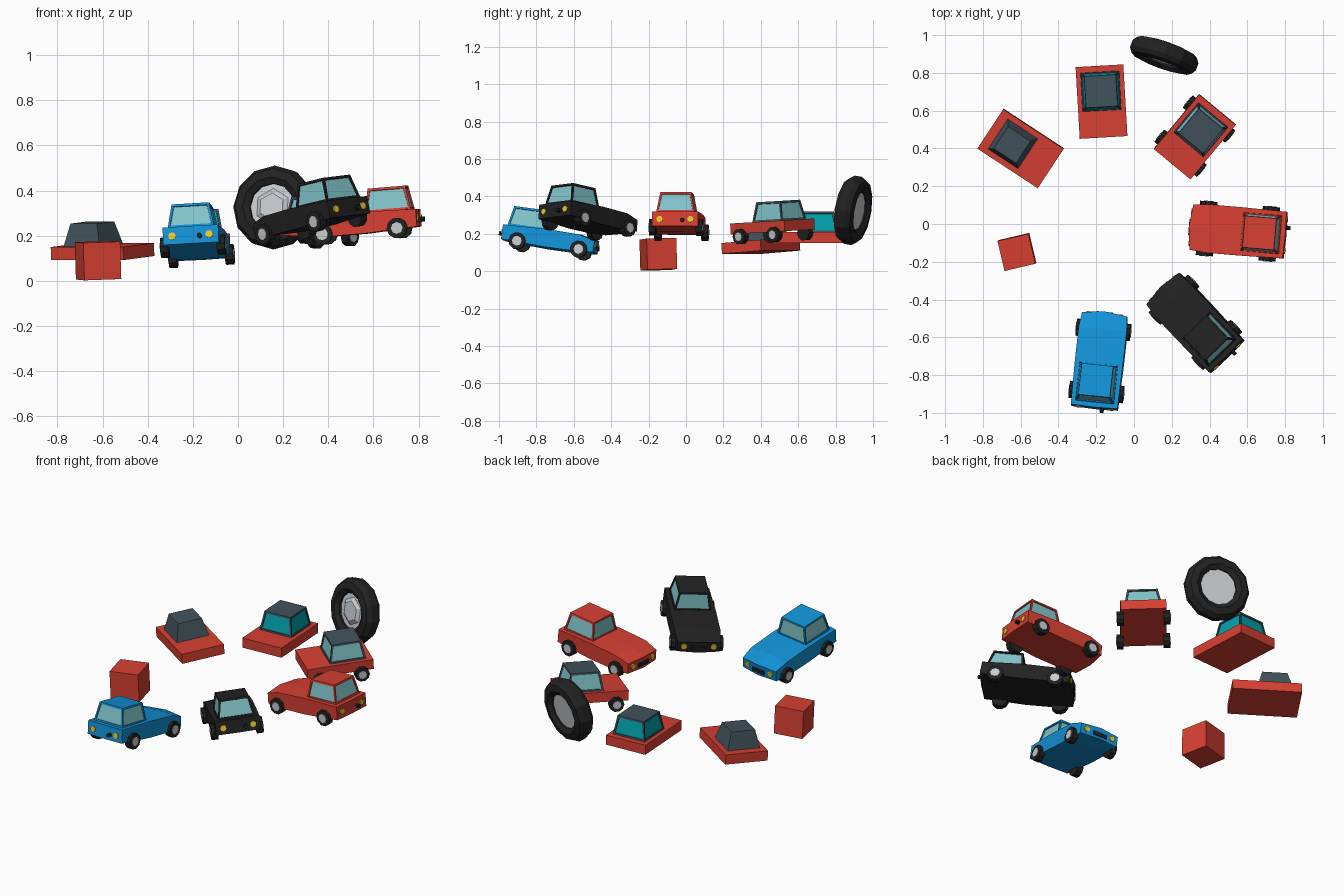
import bpy, bmesh, math
from mathutils import Matrix, Vector

if "Cube" in bpy.data.objects:
    bpy.data.objects.remove(bpy.data.objects["Cube"])


def material(name, rgb):
    m = bpy.data.materials.new(name)
    m.diffuse_color = (*rgb, 1)
    m.use_nodes = True
    m.node_tree.nodes["Principled BSDF"].inputs["Base Color"].default_value = m.diffuse_color
    return m


RED = material("red", (0.68, 0.05, 0.032))
BLUE = material("blue", (0.006, 0.29, 0.68))
BLACK = material("black", (0.016, 0.016, 0.016))
SLATE = material("slate", (0.055, 0.085, 0.105))
GLASS = material("glass", (0.22, 0.56, 0.60))
TEAL = material("teal", (0.0, 0.37, 0.43))
YELLOW = material("yellow", (0.85, 0.62, 0.03))
METAL = material("metal", (0.58, 0.61, 0.63))


def frame(loc, fwd, sx=0.0, sy=0.0):
    """Local +Y = nose, +Z = up; sx, sy = slope of the ground plane."""
    u = Vector((-sx, -sy, 1)).normalized()
    f = Vector((fwd[0], fwd[1], sx * fwd[0] + sy * fwd[1])).normalized()
    m = Matrix((f.cross(u), f, u)).transposed().to_4x4()
    m.translation = Vector(loc)
    return m


def finish(name, bm, mats, m):
    bmesh.ops.recalc_face_normals(bm, faces=bm.faces[:])
    me = bpy.data.meshes.new(name)
    bm.to_mesh(me)
    bm.free()
    for mt in mats:
        me.materials.append(mt)
    ob = bpy.data.objects.new(name, me)
    ob.matrix_world = m
    bpy.context.collection.objects.link(ob)
    return ob


def loft(bm, rings, cap=True, closed=False):
    """Bridge equal-sized rings of points into a skin."""
    vs = [[bm.verts.new(p) for p in r] for r in rings]
    n = len(vs[0])
    for a, b in zip(vs, vs[1:] + (vs[:1] if closed else [])):
        for i in range(n):
            bm.faces.new((a[i], a[(i + 1) % n], b[(i + 1) % n], b[i]))
    if cap and not closed:
        bm.faces.new(vs[0][::-1])
        bm.faces.new(vs[-1])


def rect(w, l, z, y=0.0):
    return [(-w / 2, y - l / 2, z), (w / 2, y - l / 2, z),
            (w / 2, y + l / 2, z), (-w / 2, y + l / 2, z)]


def box(name, m, mat, w, l, z0, z1):
    bm = bmesh.new()
    loft(bm, [rect(w, l, z0), rect(w, l, z1)])
    finish(name, bm, [mat], m)


def cylinder(name, m, mat, centre, axis, r, depth, sides):
    """Disc, pipe or lamp along the local axis 'x' or 'y'."""
    bm = bmesh.new()
    bmesh.ops.create_cone(bm, cap_ends=True, segments=sides, radius1=r,
                          radius2=r, depth=depth)
    rot = Matrix.Rotation(math.pi / 2, 4, 'Y' if axis == 'x' else 'X')
    bm.transform(Matrix.Translation(centre) @ rot)
    finish(name, bm, [mat], m)


def cabin(name, m, mat, y, z, h, base=0.205, roof=0.167, glass=None):
    """Tapered cabin, with recessed windows if glass is given."""
    bm = bmesh.new()
    loft(bm, [rect(base, base, z, y), rect(roof, roof, z + h, y)])
    bmesh.ops.recalc_face_normals(bm, faces=bm.faces[:])
    if glass:
        sides = [f for f in bm.faces if abs(f.normal.z) < 0.8]
        bmesh.ops.inset_individual(bm, faces=sides, thickness=0.014)
        bmesh.ops.inset_individual(bm, faces=sides, thickness=0.001, depth=-0.006)
        for f in sides:
            f.material_index = 1
    finish(name, bm, [mat] + ([glass] if glass else []), m)


def wheels(name, m, x, y, r=0.046):
    for sx, side in ((-1, "left"), (1, "right")):
        for sy, end in ((-1, "rear"), (1, "front")):
            label = f"{name}_{end}_{side}"
            cylinder(label + "_tyre", m, BLACK, (sx * x, sy * y, 0), 'x', r, 0.036, 10)
            cylinder(label + "_hub", m, METAL, (sx * (x + 0.004), sy * y, 0),
                     'x', r * 0.58, 0.034, 8)


def full_car(name, mat, m):
    # body: sections of (y, half width, bottom, top, ridge, bow)
    bm = bmesh.new()
    rings = []
    for y, w, b, t, c, bow in ((-0.255, 0.124, 0.0, 0.078, 0, -0.004),
                               (-0.02, 0.128, -0.012, 0.084, 0.002, 0),
                               (0.16, 0.128, -0.012, 0.078, 0.006, 0),
                               (0.243, 0.120, -0.005, 0.056, 0.006, 0.014)):
        rings.append([(-w, y, b), (0, y + bow, b), (w, y, b),
                      (w, y, t), (0, y + bow, t + c), (-w, y, t)])
    loft(bm, rings)
    finish(name + "_body", bm, [mat], m)
    cabin(name + "_cabin", m, mat, -0.13, 0.08, 0.105, glass=GLASS)
    wheels(name, m, 0.126, 0.167)
    # lamps, grille, exhaust
    for s in (-1, 1):
        cylinder(f"{name}_headlamp_{s}", m, YELLOW, (s * 0.083, 0.244, 0.03), 'y', 0.017, 0.016, 10)
        cylinder(f"{name}_tail_lamp_{s}", m, YELLOW, (s * 0.083, -0.254, 0.037), 'y', 0.017, 0.016, 10)
    box(name + "_grille", m @ Matrix.Translation((0, 0.25, 0.02)), BLACK, 0.085, 0.018, -0.01, 0.012)
    cylinder(name + "_exhaust", m, BLACK, (0.04, -0.262, 0.032), 'y', 0.011, 0.034, 8)


# stage 1: cube
box("start_cube", frame((-0.62, -0.148, 0.09), (-0.23, 0.97), 0.03, 0.03), RED,
    0.168, 0.163, -0.083, 0.083)

# stage 2: slab with plain cabin
m = frame((-0.60, 0.40, 0.13), (0.836, -0.549), 0.04, 0.06)
box("slab_body", m, RED, 0.25, 0.383, -0.029, 0.029)
cabin("slab_cabin", m, SLATE, -0.048, 0.029, 0.10, 0.19, 0.14)

# stage 3: slab with windows
m = frame((-0.172, 0.648, 0.18), (0.022, -0.38))
box("windowed_body", m, RED, 0.253, 0.38, -0.029, 0.029)
cabin("windowed_cabin", m, SLATE, -0.055, 0.029, 0.11, 0.205, 0.167, TEAL)

# stage 4: short car with wheels
m = frame((0.322, 0.465, 0.195), (-0.64, -0.77), 0.0, 0.06)
box("short_car_body", m, RED, 0.252, 0.376, 0.015, 0.073)
cabin("short_car_cabin", m, SLATE, -0.05, 0.073, 0.105, 0.205, 0.167, GLASS)
wheels("short_car", m, 0.128, 0.118, 0.042)

# finished cars
full_car("red_car", RED, frame((0.55, -0.038, 0.22), (-1, 0.085), 0.083, -0.01))
full_car("black_car", BLACK, frame((0.325, -0.52, 0.247), (-0.686, 0.727), 0.18, -0.06))
full_car("blue_car", BLUE, frame((-0.18, -0.725, 0.132), (0.11, 0.99), 0.045, -0.14))

# large spare wheel: tyre lathed about its axle (local Z = axle)
axle = Vector((-0.33, -0.93, 0.16)).normalized()
m = axle.to_track_quat('Z', 'Y').to_matrix().to_4x4()
m.translation = Vector((0.16, 0.893, 0.325))
profile = ((0.103, -0.035), (0.13, -0.053), (0.168, -0.045), (0.185, -0.02),
           (0.185, 0.02), (0.168, 0.045), (0.13, 0.053), (0.103, 0.035))
N = 12
bm = bmesh.new()
loft(bm, [[(r * math.cos(2 * math.pi * i / N), r * math.sin(2 * math.pi * i / N), z)
           for r, z in profile] for i in range(N)], closed=True)
finish("spare_tyre", bm, [BLACK], m)
# rim and hexagonal hub
for name, r1, r2, z0, z1, n in (("spare_rim", 0.106, 0.106, -0.028, 0.022, 12),
                                ("spare_hub", 0.085, 0.06, 0.02, 0.036, 6)):
    bm = bmesh.new()
    bmesh.ops.create_cone(bm, cap_ends=True, segments=n, radius1=r1, radius2=r2, depth=z1 - z0)
    bm.transform(Matrix.Translation((0, 0, (z0 + z1) / 2)))
    finish(name, bm, [METAL], m)
